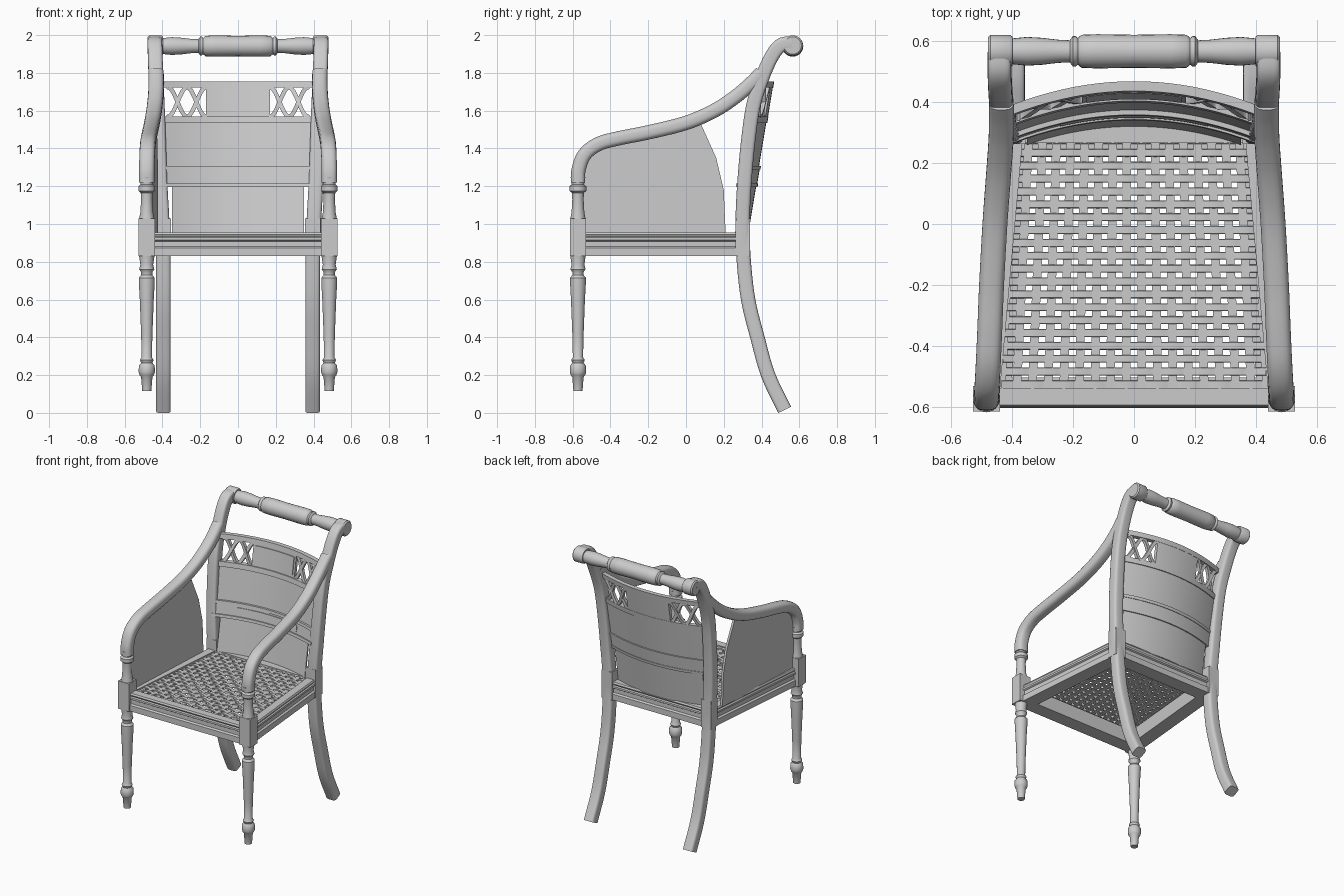
import bpy, bmesh
from math import sin, cos, pi, radians
from mathutils import Vector

cube = bpy.data.objects.get("Cube")
if cube:
    bpy.data.objects.remove(cube, do_unlink=True)

GREY = (0.6, 0.6, 0.6, 1)
mat = bpy.data.materials.new("plain_grey")
mat.use_nodes = True
mat.diffuse_color = GREY
mat.node_tree.nodes["Principled BSDF"].inputs["Base Color"].default_value = GREY


def skin(name, strips, mirror=False):
    """Join each list of rings into a closed, capped tube."""
    bm = bmesh.new()
    for rings in strips:
        loops = [[bm.verts.new(p) for p in ring] for ring in rings]
        n = len(loops[0])
        for a, b in zip(loops, loops[1:]):
            for i in range(n):
                j = (i + 1) % n
                bm.faces.new((a[i], a[j], b[j], b[i]))
        bm.faces.new(loops[0][::-1])
        bm.faces.new(loops[-1])
    bmesh.ops.recalc_face_normals(bm, faces=bm.faces)
    mesh = bpy.data.meshes.new(name)
    bm.to_mesh(mesh)
    bm.free()
    ob = bpy.data.objects.new(name, mesh)
    bpy.context.collection.objects.link(ob)
    mesh.materials.append(mat)
    bpy.ops.object.select_all(action='DESELECT')
    ob.select_set(True)
    bpy.context.view_layer.objects.active = ob
    bpy.ops.object.shade_smooth_by_angle(angle=radians(38))
    if mirror:
        ob.modifiers.new("both_sides", 'MIRROR')
    return ob


def smooth_path(pts, steps=5):
    """Catmull-Rom interpolation through the points."""
    p = [Vector(q) for q in pts]
    p = [2 * p[0] - p[1]] + p + [2 * p[-1] - p[-2]]
    out = []
    for a, b, c, d in zip(p, p[1:], p[2:], p[3:]):
        for k in range(steps):
            t = k / steps
            out.append(0.5 * (2 * b + (c - a) * t + (2 * a - 5 * b + 4 * c - d) * t * t
                              + (3 * b - a - 3 * c + d) * t ** 3))
    return out + [p[-2]]


def sweep(path, hx, hn, power=0.45, sides=20):
    """Rounded box section swept along a path; hx is sideways, hn across."""
    rings = []
    for i, c in enumerate(path):
        t = path[min(i + 1, len(path) - 1)] - path[max(i - 1, 0)]
        side = Vector((1, 0, 0))
        norm = side.cross(t).normalized()
        ring = []
        for k in range(sides):
            u, v = cos(2 * pi * (k + .5) / sides), sin(2 * pi * (k + .5) / sides)
            u = abs(u) ** power * (1 if u > 0 else -1)
            v = abs(v) ** power * (1 if v > 0 else -1)
            ring.append(c + side * u * hx + norm * v * hn)
        rings.append(ring)
    return rings


def lathe(profile, place, sides=24):
    return [[place(r * cos(2 * pi * k / sides), r * sin(2 * pi * k / sides), h)
             for k in range(sides)] for r, h in profile]


def box(x0, x1, y0, y1, z0, z1):
    return [[(x, y0, z0), (x, y1, z0), (x, y1, z1), (x, y0, z1)] for x in (x0, x1)]


# Rear posts: sabre leg, upright and scrolled top
post = [(.395, .522, .016), (.395, .435, .2), (.395, .378, .4), (.395, .329, .6),
        (.396, .304, .83), (.402, .3, 1.02), (.412, .308, 1.2), (.42, .327, 1.42),
        (.427, .355, 1.62), (.434, .398, 1.76), (.438, .45, 1.88), (.44, .5, 1.945),
        (.44, .56, 1.957)]
skin("rear_posts", [sweep(smooth_path(post), .039, .038)], True)
skin("rear_post_blocks", [box(.355, .436, .262, .338, .83, 1.03)], True)

# Arms sweeping from the posts down to the front supports
arm = [(.483, -.572, 1.22), (.483, -.568, 1.29), (.481, -.535, 1.37), (.477, -.46, 1.425),
       (.472, -.35, 1.455), (.466, -.2, 1.485), (.455, 0, 1.535), (.444, .15, 1.6),
       (.436, .26, 1.672), (.433, .34, 1.74), (.434, .4, 1.8)]
skin("arms", [sweep(smooth_path(arm), .041, .038, .7)], True)

# Front legs: turned foot, square block, turned arm support
def leg_axis(a, b, h):
    return Vector((.483 + a, -.572 + b, h))

lower = [(.024, .115), (.03, .19), (.038, .2), (.043, .215), (.042, .25), (.03, .265),
         (.036, .28), (.027, .295), (.03, .42), (.037, .6), (.042, .69), (.042, .715),
         (.03, .73), (.03, .745), (.04, .76), (.034, .785), (.042, .84)]
upper = [(.042, 1.02), (.034, 1.06), (.03, 1.13), (.032, 1.165), (.044, 1.175), (.044, 1.2),
         (.033, 1.21), (.034, 1.225), (.04, 1.25)]
skin("front_leg_turnings", [lathe(lower, leg_axis), lathe(upper, leg_axis)], True)
skin("front_leg_blocks", [box(.439, .527, -.614, -.53, .83, 1.03)], True)

# Crest rail: turned bar with a thick centre tablet and scroll ends
half = [(.054, 0), (.056, .12), (.054, .172), (.044, .184), (.05, .192), (.05, .2),
        (.036, .21), (.038, .25), (.044, .3), (.047, .35), (.042, .4)]
bar = [(r, -h) for r, h in half[:0:-1]] + half
skin("crest_rail", [lathe(bar, lambda a, b, h: Vector((h, .565 + a, 1.942 + b)))])
scroll = [(.048, .398), (.054, .406), (.054, .47), (.046, .478)]
skin("crest_scrolls", [lathe(scroll, lambda a, b, h: Vector((h, .565 + a, 1.945 + b)))], True)

# Seat rails: moulded profile (outward offset, height) run between two points
moulding = [(-.1, .83), (0, .83), (0, .872), (-.012, .88), (-.012, .908), (-.002, .914),
            (-.002, .928), (-.01, .934), (-.004, .945), (-.01, .956), (-.065, .956),
            (-.065, .93), (-.1, .93)]


def rail(p0, p1, out):
    return [[(p[0] + out[0] * o, p[1] + out[1] * o, z) for o, z in moulding]
            for p in (p0, p1)]


skin("front_seat_rail", [rail((-.46, -.602), (.46, -.602), (0, -1))])
skin("rear_seat_rail", [rail((-.38, .33), (.38, .33), (0, 1))])
skin("side_seat_rails", [rail((.505, -.56), (.428, .29), (1, 0))], True)

# Woven cane seat
def half_width(y):
    return .435 - .045 * (y + .55) / .85


COLS, ROWS = 17, 20
weave = []
for i in range(ROWS):
    y = -.525 + .8 * i / (ROWS - 1)
    rings = []
    for j in range(2 * COLS + 1):
        x = half_width(y) * (j / COLS - 1)
        z = .944 + .005 * cos(pi * (j / 2 + i))
        rings.append([(x, y - .013, z - .003), (x, y + .013, z - .003),
                      (x, y + .011, z + .003), (x, y - .011, z + .003)])
    weave.append(rings)
for j in range(COLS + 1):
    s = 2 * j / COLS - 1
    rings = []
    for y in (-.54, .29):
        x = half_width(y) * s
        rings.append([(x - .014, y, .938), (x + .014, y, .938),
                      (x + .014, y, .945), (x - .014, y, .945)])
    weave.append(rings)
skin("cane_seat", weave)

# Bowed backrest: every slab follows the same leaning, curved surface
def back_y(x, z):
    return .345 + .165 * (z - 1.1) - .07 * (x / .38) ** 2


def slab(x0, x1, z0, z1, front, back, steps=20):
    rings = []
    for k in range(steps + 1):
        x = x0 + (x1 - x0) * k / steps
        rings.append([(x, back_y(x, z) + o, z) for z, o in
                      ((z0, front), (z0, back), (z1, back), (z1, front))])
    return rings


W = .395
skin("back_top_bar", [slab(-W, W, 1.722, 1.755, -.018, .014)])
skin("back_lattice_bar", [slab(-W, W, 1.535, 1.57, -.02, .014)])
skin("back_tablet", [slab(-.17, .17, 1.55, 1.74, -.012, .012),
                     slab(-.155, .155, 1.59, 1.71, -.018, -.01)])
skin("back_middle_panel", [slab(-W, W, 1.3, 1.55, -.006, .008)])
skin("back_cross_rail", [slab(-W, W, 1.2, 1.305, -.014, .014),
                         slab(-W, W, 1.288, 1.308, -.022, .018),
                         slab(-W, W, 1.195, 1.215, -.022, .018),
                         slab(-.24, .24, 1.23, 1.275, -.019, .01)])
skin("back_lower_panel", [slab(-.35, .35, .95, 1.21, -.002, .01)])

# Pierced lattice: two crossing waves at each end of the top rail
waves = []
for sign in (-1, 1):
    rings = []
    for k in range(33):
        x = .165 + .215 * k / 32
        a = pi * (x - .17) / .1
        z = 1.646 + sign * .077 * cos(a)
        slope = -sign * .077 * sin(a) * pi / .1
        n = Vector((-slope, 0, 1)).normalized() * .011
        y = back_y(x, z) + sign * .002
        rings.append([(x + e * n.x, y + d, z + e * n.z)
                      for e, d in ((-1, -.012), (-1, .01), (1, .01), (1, -.012))])
    waves.append(rings)
skin("back_lattice", waves, True)

# Solid infill panel below the right arm
outline = [(-.55, .945), (.21, .945), (.2, 1.18), (.16, 1.35), (.07, 1.55), (-.2, 1.48),
           (-.35, 1.45), (-.46, 1.42), (-.53, 1.36), (-.555, 1.27)]
skin("right_arm_panel", [[[(-.472 + .055 * (y + .55) + o, y, z) for y, z in outline]
                          for o in (-.008, .008)]])
